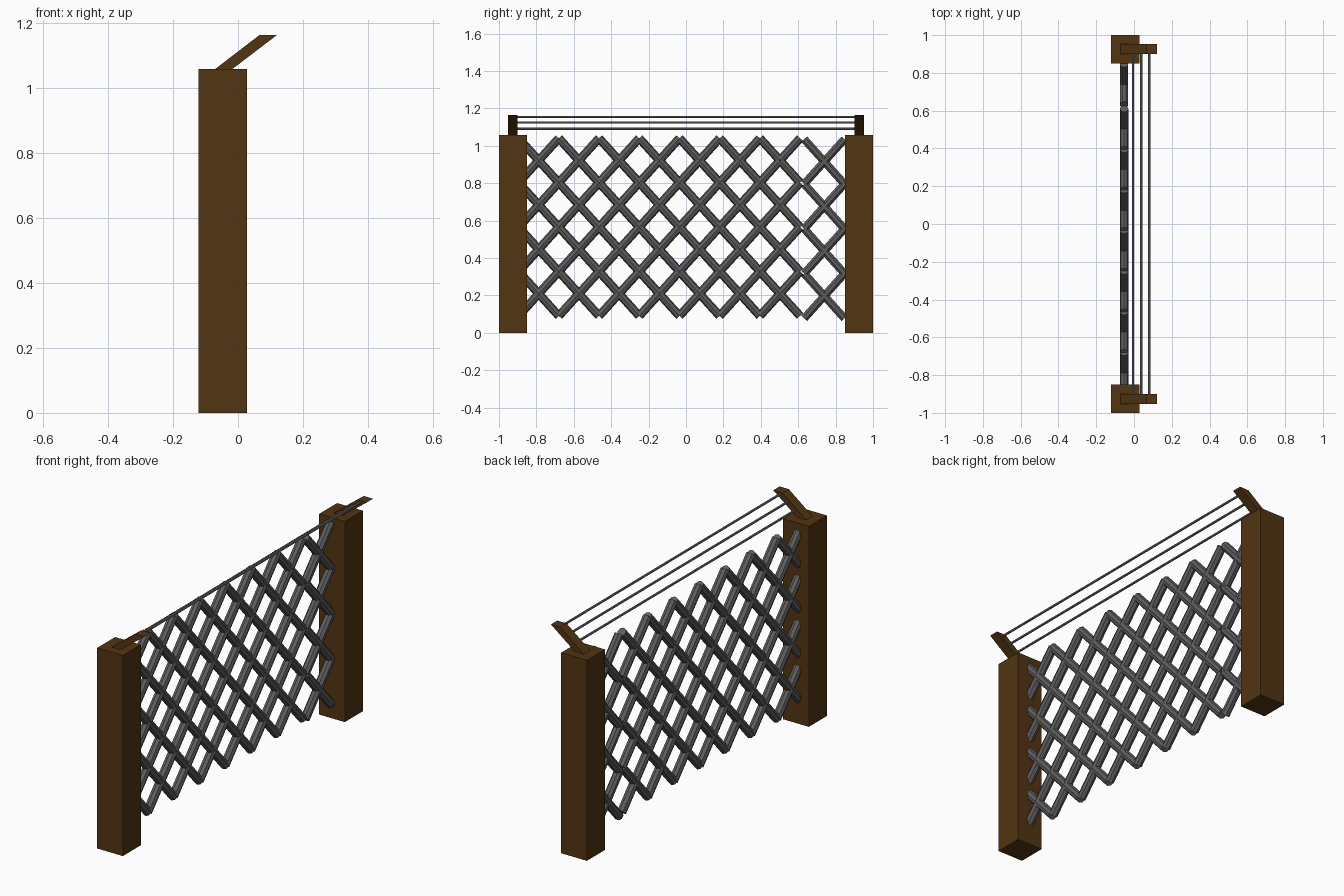
import bpy, bmesh, math
from mathutils import Vector, Matrix

if "Cube" in bpy.data.objects:
    bpy.data.objects.remove(bpy.data.objects["Cube"])


def material(name, color):
    m = bpy.data.materials.new(name)
    m.diffuse_color = (*color, 1)
    m.use_nodes = True
    m.node_tree.nodes["Principled BSDF"].inputs["Base Color"].default_value = m.diffuse_color
    return m


WOOD = material("brown_wood", (0.085, 0.035, 0.006))
IRON = material("dark_iron", (0.11, 0.11, 0.11))
WIRE = material("steel_wire", (0.22, 0.22, 0.22))


def finish(bm, name, mat):
    bmesh.ops.recalc_face_normals(bm, faces=bm.faces)
    me = bpy.data.meshes.new(name)
    bm.to_mesh(me)
    bm.free()
    me.materials.append(mat)
    ob = bpy.data.objects.new(name, me)
    bpy.context.collection.objects.link(ob)
    return ob


def extruded(name, profile, y0, y1, mat):
    """Extrude an (x, z) profile along y."""
    bm = bmesh.new()
    face = bm.faces.new([bm.verts.new((x, y0, z)) for x, z in profile])
    new = bmesh.ops.extrude_face_region(bm, geom=[face])["geom"]
    verts = [v for v in new if isinstance(v, bmesh.types.BMVert)]
    bmesh.ops.translate(bm, verts=verts, vec=(0, y1 - y0, 0))
    return finish(bm, name, mat)


def add_bar(bm, a, b, radius, sides, spin=0.0):
    """Capped cylinder from a to b; spin turns its facets about the axis."""
    a, b = Vector(a), Vector(b)
    axis = (b - a).normalized()
    ux = Vector((1, 0, 0))
    frame = Matrix((ux, axis.cross(ux), axis)).transposed().to_4x4()
    m = Matrix.Translation((a + b) / 2) @ frame @ Matrix.Rotation(spin, 4, 'Z')
    bmesh.ops.create_cone(bm, cap_ends=True, segments=sides, radius1=radius,
                          radius2=radius, depth=(b - a).length, matrix=m)


# Posts and slanted wire arms, mirrored in y
for side, s in (("left", -1), ("right", 1)):
    extruded(side + "_post", [(-0.122, 0), (0.028, 0), (0.028, 1.058), (-0.122, 1.058)],
             s * 0.85, s * 1.0, WOOD)
    extruded(side + "_wire_arm", [(-0.075, 1.055), (-0.022, 1.055), (0.121, 1.164), (0.067, 1.164)],
             s * 0.90, s * 0.953, WOOD)

# Three top wires following the slope of the arms
bm = bmesh.new()
for x, z in ((-0.005, 1.091), (0.038, 1.124), (0.081, 1.154)):
    add_bar(bm, (x, -0.905, z), (x, 0.905, z), 0.006, 8)
finish(bm, "top_wires", WIRE)


# Lattice: columns of crossing bars
def lattice(name, y_start, width, columns, z0, z1, spin):
    bm = bmesh.new()
    rows, x = 4, -0.052
    h = (z1 - z0) / rows
    for c in range(columns):
        ya = y_start + c * width
        for r in range(rows):
            lo, hi = z0 + r * h, z0 + (r + 1) * h
            add_bar(bm, (x, ya, lo), (x, ya + width, hi), 0.023, 8, spin)
            add_bar(bm, (x, ya, hi), (x, ya + width, lo), 0.023, 8, spin)
    return finish(bm, name, IRON)


lattice("main_lattice", -0.895, 0.215, 7, 0.09, 1.04, 0.0)
lattice("end_lattice", 0.632, 0.215, 1, 0.077, 1.035, math.pi / 8)
